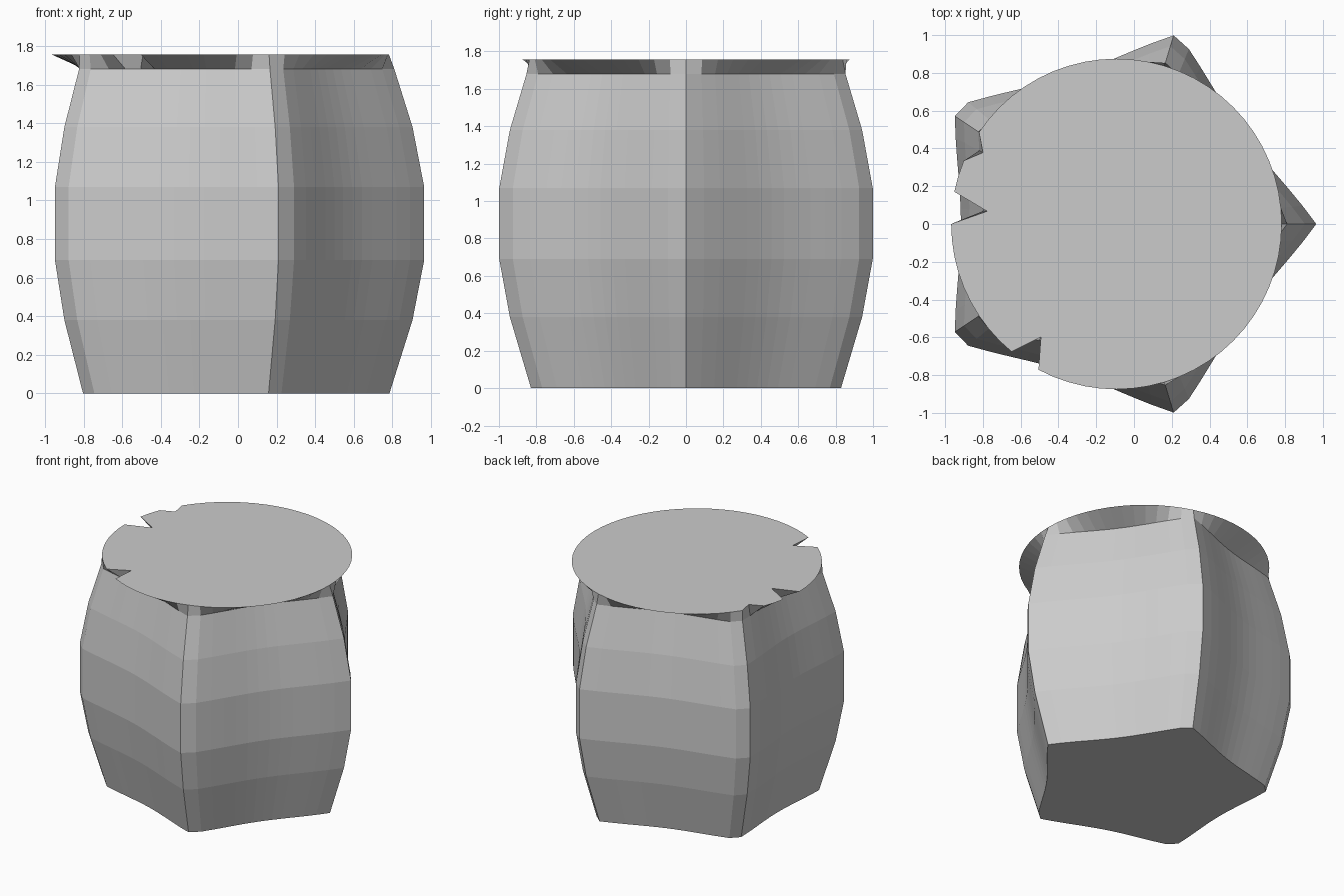
import bpy, bmesh
from math import sin, cos, pi, tau

if "Cube" in bpy.data.objects:
    bpy.data.objects.remove(bpy.data.objects["Cube"])

SEGMENTS = 64
CENTRE_X = -0.093
TOP = 1.757
# (height, scale) of the bulging side profile
PROFILE = [(0, 0.83), (0.38, 0.943), (0.69, 1), (1.07, 1), (1.38, 0.943), (1.68, 0.854)]
RIM_RADIUS = 0.875
NICKS = {27, 31, 42}  # rim points left at the wall, cutting notches in the lid


def star_radius(angle):
    """Five-cornered outline with slightly hollow sides."""
    return 1.058 / (1 + 0.285 * abs(sin(2.5 * angle)))


def point(bm, radius, angle, z):
    return bm.verts.new((CENTRE_X + radius * cos(angle), radius * sin(angle), z))


bm = bmesh.new()
angles = [tau * i / SEGMENTS for i in range(SEGMENTS)]

# five-sided barrel wall
rings = [[point(bm, s * star_radius(a), a, z) for a in angles] for z, s in PROFILE]

# round rim flaring out from the wall
rings.append([point(bm, 0.83 * star_radius(a) if i in NICKS else RIM_RADIUS, a, TOP)
              for i, a in enumerate(angles)])

for low, high in zip(rings, rings[1:]):
    for i in range(SEGMENTS):
        j = (i + 1) % SEGMENTS
        bm.faces.new((low[i], low[j], high[j], high[i]))

# flat base and lid
bm.faces.new(rings[0][::-1])
bm.faces.new(rings[-1])

mesh = bpy.data.meshes.new("five_sided_barrel")
bm.to_mesh(mesh)
bm.free()
barrel = bpy.data.objects.new("five_sided_barrel", mesh)
bpy.context.collection.objects.link(barrel)
